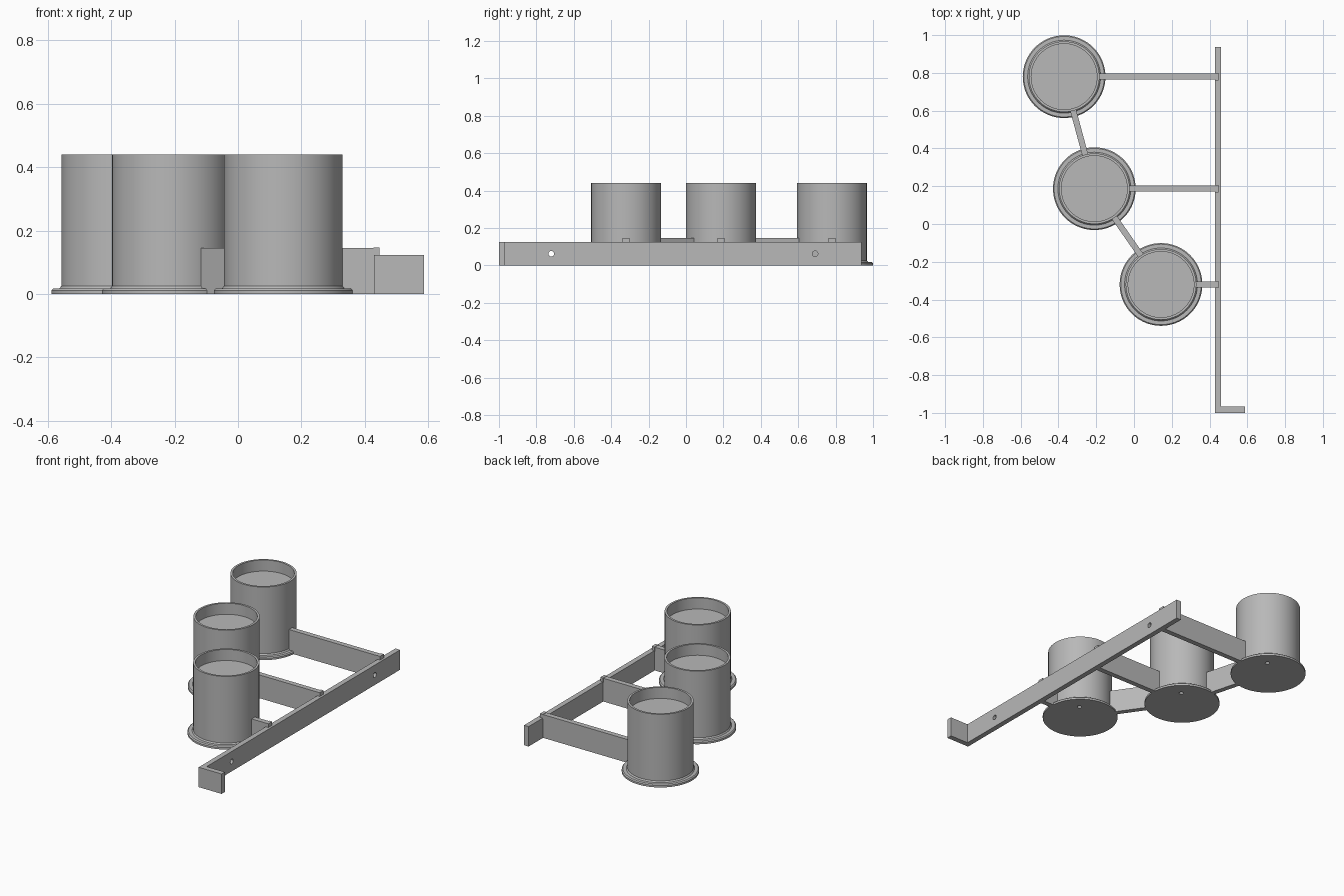
import bpy, bmesh, math
from mathutils import Vector, Matrix

cube = bpy.data.objects.get("Cube")
if cube:
    bpy.data.objects.remove(cube, do_unlink=True)

grey = bpy.data.materials.new("plain grey")
grey.use_nodes = True
grey.diffuse_color = (0.48, 0.48, 0.48, 1)
grey.node_tree.nodes["Principled BSDF"].inputs["Base Color"].default_value = (0.48, 0.48, 0.48, 1)


def finish(name, bm, smooth=False):
    bmesh.ops.recalc_face_normals(bm, faces=bm.faces)
    mesh = bpy.data.meshes.new(name)
    bm.to_mesh(mesh)
    bm.free()
    obj = bpy.data.objects.new(name, mesh)
    bpy.context.collection.objects.link(obj)
    mesh.materials.append(grey)
    bpy.ops.object.select_all(action='DESELECT')
    obj.select_set(True)
    bpy.context.view_layer.objects.active = obj
    if smooth:
        bpy.ops.object.shade_smooth_by_angle(angle=math.radians(30))
    return obj


def prism(name, outline, height):
    bm = bmesh.new()
    face = bm.faces.new([bm.verts.new((x, y, 0)) for x, y in outline])
    result = bmesh.ops.extrude_face_region(bm, geom=[face])
    verts = [v for v in result["geom"] if isinstance(v, bmesh.types.BMVert)]
    bmesh.ops.translate(bm, verts=verts, vec=(0, 0, height))
    return finish(name, bm)


def drill(obj, centre, radius, depth, axis='Z'):
    bm = bmesh.new()
    bmesh.ops.create_cone(bm, cap_ends=True, segments=24, radius1=radius,
                          radius2=radius, depth=depth)
    turn = Matrix.Rotation(math.pi / 2, 4, 'Y') if axis == 'X' else Matrix()
    bmesh.ops.transform(bm, matrix=Matrix.Translation(centre) @ turn, verts=bm.verts)
    cutter = finish("hole_cutter", bm)
    cutter.hide_render = True
    bpy.context.view_layer.objects.active = obj
    mod = obj.modifiers.new("hole", 'BOOLEAN')
    mod.operation = 'DIFFERENCE'
    mod.solver = 'EXACT'
    mod.object = cutter
    bpy.ops.object.modifier_apply(modifier=mod.name)
    bpy.data.objects.remove(cutter, do_unlink=True)


def lathe(name, profile, centre):
    bm = bmesh.new()
    verts = [bm.verts.new((r, 0, z)) for r, z in profile]
    edges = [bm.edges.new(pair) for pair in zip(verts, verts[1:])]
    bmesh.ops.spin(bm, geom=verts + edges, axis=(0, 0, 1), cent=(0, 0, 0),
                   angle=math.tau, steps=72)
    bmesh.ops.remove_doubles(bm, verts=bm.verts, dist=0.0001)
    bmesh.ops.translate(bm, verts=bm.verts, vec=centre)
    return finish(name, bm, smooth=True)


def bar(name, start, end, width, low, high):
    a, b = Vector(start), Vector(end)
    along = b - a
    side = Vector((-along.y, along.x)).normalized() * width / 2
    obj = prism(name, [a - side, b - side, b + side, a + side], high - low)
    obj.location.z = low
    return obj


# Cups with a flanged foot and a shallow recess on top
cups = {"back": (-0.37, 0.78), "middle": (-0.21, 0.187), "front": (0.143, -0.32)}
cup_profile = [(0, 0), (0.219, 0), (0.219, 0.012), (0.213, 0.018), (0.193, 0.018),
               (0.187, 0.026), (0.187, 0.441), (0.174, 0.441), (0.174, 0.372), (0, 0.372)]
for label, (x, y) in cups.items():
    cup = lathe(label + "_cup", cup_profile, (x, y, 0))
    drill(cup, (x + 0.085, y + 0.095, 0), 0.013, 0.04)

# Side rail with a turned foot and two screw holes
rail = prism("side_rail", [(0.429, -1), (0.587, -1), (0.587, -0.967), (0.461, -0.967),
                           (0.461, 0.938), (0.429, 0.938)], 0.124)
for y in (-0.72, 0.69):
    drill(rail, (0.445, y, 0.062), 0.015, 0.1, 'X')

# Struts from the rail to each cup, with a lip hooked over the rail
reach = 0.18
for label, (x, y) in cups.items():
    bar(label + "_strut", (x + reach, y), (0.432, y), 0.032, 0, 0.145)
    bar(label + "_strut_lip", (0.428, y), (0.447, y), 0.038, 0.12, 0.147)

# Diagonal struts joining neighbouring cups
for first, second in (("back", "middle"), ("middle", "front")):
    a, b = Vector(cups[first]), Vector(cups[second])
    step = (b - a).normalized() * reach
    bar(first + "_diagonal_strut", a + step, b - step, 0.032, 0, 0.145)
